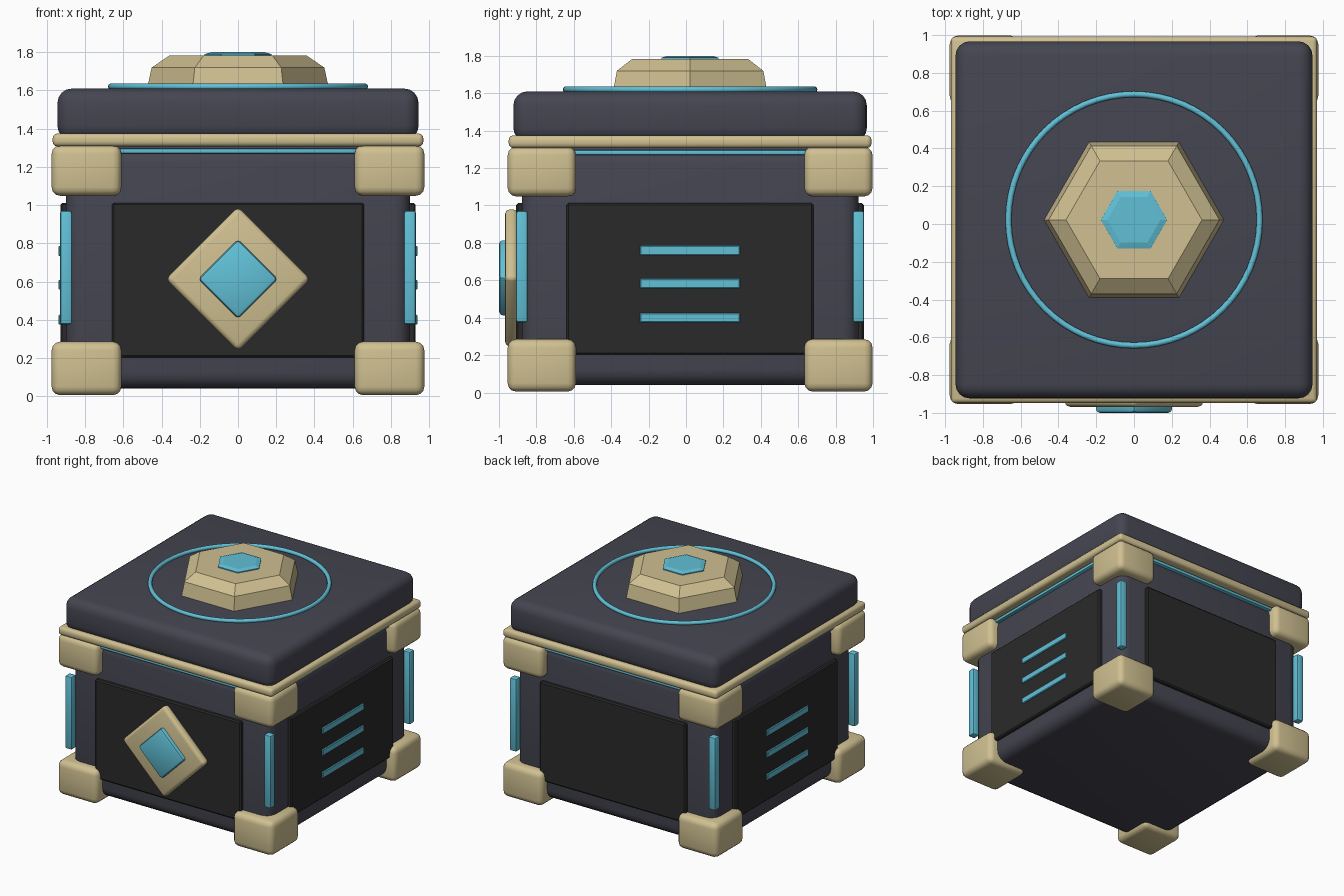
import bpy, bmesh, math
from mathutils import Matrix, Vector

old = bpy.data.objects.get("Cube")
if old:
    bpy.data.objects.remove(old, do_unlink=True)

CY = 0.022   # depth centre of the crate; the front gem sticks out further


def material(name, rgb):
    m = bpy.data.materials.new(name)
    m.use_nodes = True
    m.diffuse_color = (*rgb, 1)
    m.node_tree.nodes["Principled BSDF"].inputs["Base Color"].default_value = (*rgb, 1)
    return m


SLATE = material("dark slate", (0.06, 0.06, 0.083))
BLACK = material("panel black", (0.023, 0.023, 0.023))
GOLD = material("pale gold", (0.63, 0.53, 0.285))
CYAN = material("glow cyan", (0.12, 0.53, 0.68))


def finish(bm, name, mat, smooth=True):
    bmesh.ops.recalc_face_normals(bm, faces=bm.faces)
    me = bpy.data.meshes.new(name)
    bm.to_mesh(me)
    bm.free()
    me.materials.append(mat)
    ob = bpy.data.objects.new(name, me)
    ob.location.y = CY
    bpy.context.collection.objects.link(ob)
    if smooth:
        bpy.ops.object.select_all(action='DESELECT')
        ob.select_set(True)
        bpy.context.view_layer.objects.active = ob
        bpy.ops.object.shade_smooth_by_angle(angle=math.radians(35))
    return ob


def box(name, mat, centre, size, bevel, segments=3, turn=None):
    """Rounded box; turn is an optional rotation applied about its centre."""
    bm = bmesh.new()
    bmesh.ops.create_cube(bm, size=1)
    bmesh.ops.scale(bm, vec=size, verts=bm.verts)
    bmesh.ops.bevel(bm, geom=bm.edges[:], offset=bevel, segments=segments,
                    profile=0.5, affect='EDGES')
    mat4 = Matrix.Translation(Vector(centre))
    if turn:
        mat4 = mat4 @ turn
    bm.transform(mat4)
    return finish(bm, name, mat)


def hexagon(name, mat, rings):
    """Stacked six-sided rings (radius, height), closed top and bottom."""
    bm = bmesh.new()
    loops = [[bm.verts.new((r * math.cos(i * math.pi / 3), r * math.sin(i * math.pi / 3), z))
              for i in range(6)] for r, z in rings]
    bm.faces.new(loops[0])
    bm.faces.new(loops[-1])
    for a, b in zip(loops, loops[1:]):
        for i in range(6):
            j = (i + 1) % 6
            bm.faces.new((a[i], a[j], b[j], b[i]))
    return finish(bm, name, mat, smooth=False)


# Body, glowing seam, trim and lid
box("body", SLATE, (0, 0, 0.675), (1.8, 1.8, 1.27), 0.085, 4)
box("seam_core", SLATE, (0, 0, 1.25), (1.78, 1.78, 0.14), 0.02, 2)
box("seam_light", CYAN, (0, 0, 1.283), (1.84, 1.84, 0.028), 0.008, 2)
box("lid_trim", GOLD, (0, 0, 1.341), (1.94, 1.94, 0.068), 0.025, 3)
box("lid", SLATE, (0, 0, 1.475), (1.89, 1.89, 0.27), 0.075, 4)

# Corner guards and corner lights
for sx, xname in ((1, "left"), (-1, "right")):
    for sy, yname in ((-1, "front"), (1, "back")):
        tag = yname + "_" + xname
        for level, z, h in (("lower", 0.145, 0.28), ("upper", 1.181, 0.265)):
            box(f"{level}_guard_{tag}", GOLD, (sx * 0.793, sy * 0.793, z),
                (0.365, 0.365, h), 0.045, 3)
        box("corner_light_" + tag, CYAN, (sx * 0.9, sy * 0.9, 0.673),
            (0.062, 0.062, 0.595), 0.012, 2)

# Dark panels on the four walls
for i, side in enumerate(("front", "left", "back", "right")):
    box(side + "_panel", BLACK, (math.sin(i * math.pi / 2) * 0.9, -math.cos(i * math.pi / 2) * 0.9, 0.607),
        (1.32, 0.06, 0.81), 0.01, 1, Matrix.Rotation(i * math.pi / 2, 4, 'Z'))

# Light bars on the side panels
for sx, side in ((1, "left"), (-1, "right")):
    for n, z in enumerate((0.4, 0.583, 0.76)):
        box(f"{side}_light_bar_{n + 1}", CYAN, (sx * 0.93, 0, z),
            (0.02, 0.535, 0.052), 0.005, 1)

# Front diamond emblem
tilt = Matrix.Rotation(math.pi / 4, 4, 'Y')
box("diamond_plate", GOLD, (0, -0.955, 0.613), (0.535, 0.07, 0.535), 0.028, 3, tilt)
box("diamond_gem", CYAN, (0, -0.985, 0.613), (0.295, 0.074, 0.295), 0.02, 2, tilt)

# Ring and hexagonal knob on the lid
bpy.ops.mesh.primitive_torus_add(major_radius=0.665, minor_radius=0.016, major_segments=64,
                                 minor_segments=10, location=(0, CY, 1.62))
ring = bpy.context.object
ring.name = "lid_ring"
ring.data.materials.append(CYAN)
bpy.ops.object.shade_smooth_by_angle(angle=math.radians(60))
hexagon("lid_knob", GOLD, ((0.478, 1.6), (0.452, 1.72), (0.36, 1.782), (0.355, 1.782)))
hexagon("knob_gem", CYAN, ((0.176, 1.77), (0.176, 1.79), (0.14, 1.8)))
